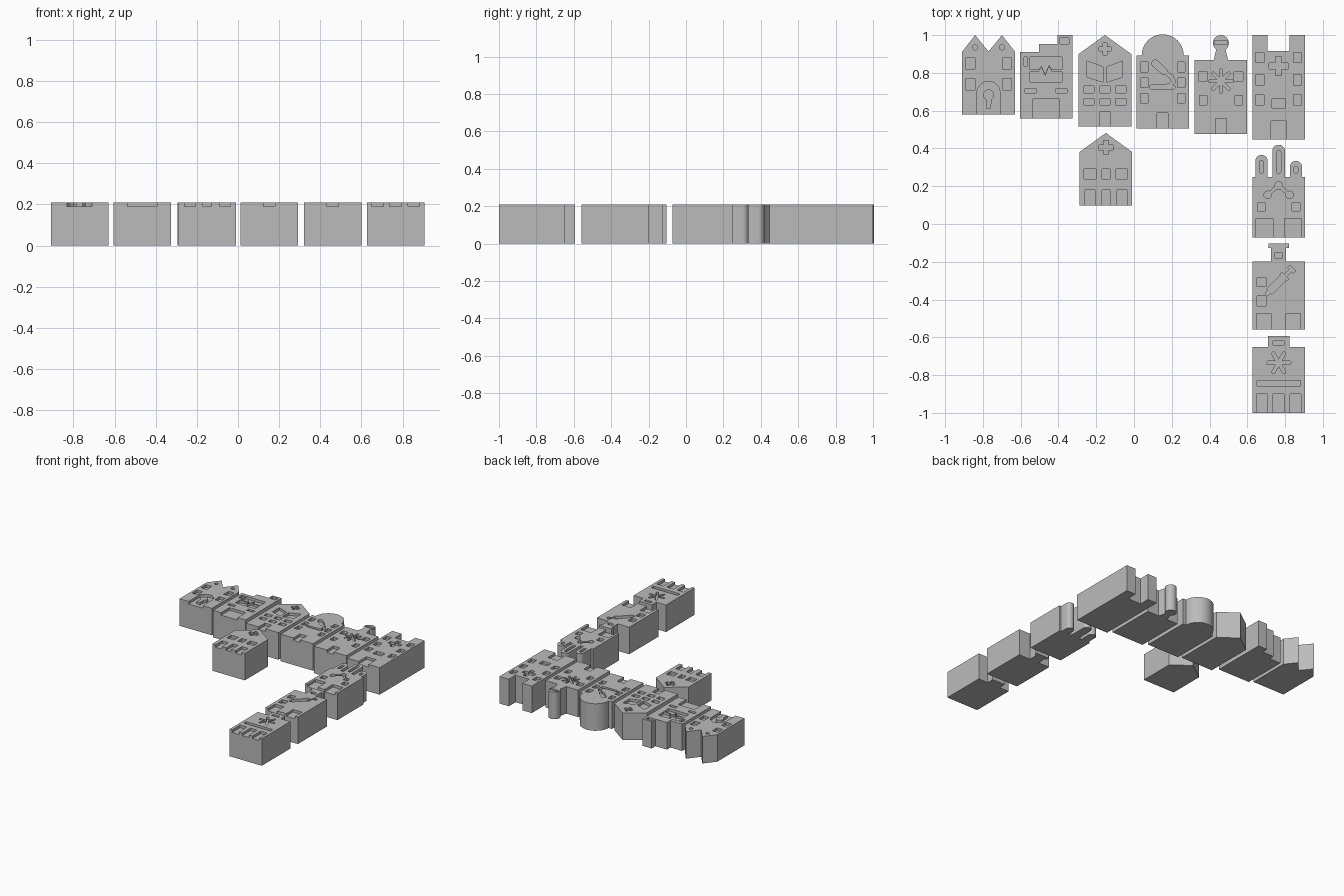
import bpy, bmesh
from math import sin, cos, pi, atan2

cube = bpy.data.objects.get("Cube")
if cube:
    bpy.data.objects.remove(cube, do_unlink=True)

UNIT, TOP, FLOOR = 0.01, 0.21, 0.19   # plan unit, block height, engraving floor
HALF = 13.95                          # half width of every block

grey = bpy.data.materials.new("plain grey")
grey.use_nodes = True
colour = (0.5, 0.5, 0.5, 1)
grey.diffuse_color = colour
grey.node_tree.nodes["Principled BSDF"].inputs["Base Color"].default_value = colour


# --- plan shapes: each returns a list of (x, y) points ---
def rect(x, y, w, h):
    return [(x - w/2, y - h/2), (x + w/2, y - h/2), (x + w/2, y + h/2), (x - w/2, y + h/2)]


def pair(x, y, w, h):
    return [rect(x, y, w, h), rect(-x, y, w, h)]


def door(x, w, h):
    return rect(x, h/2 - 1, w, h + 2)


def arc(x, y, r, start, end, steps=16):
    return [(x + r*cos(start + (end - start)*i/steps), y + r*sin(start + (end - start)*i/steps))
            for i in range(steps + 1)]


def disc(x, y, r):
    return arc(x, y, r, 0, 2*pi, 24)[:-1]


def capsule(a, b, r):
    t = atan2(b[1] - a[1], b[0] - a[0])
    return arc(*b, r, t - pi/2, t + pi/2, 8) + arc(*a, r, t + pi/2, t + 3*pi/2, 8)


def path(points, r):
    return [capsule(a, b, r) for a, b in zip(points, points[1:])]


def bar(a, b, r):
    t = atan2(b[1] - a[1], b[0] - a[0])
    dx, dy = -r*sin(t), r*cos(t)
    return [(a[0] - dx, a[1] - dy), (b[0] - dx, b[1] - dy), (b[0] + dx, b[1] + dy), (a[0] + dx, a[1] + dy)]


def cross(y, arm, t):
    quarter = [(arm, -t), (arm, t), (t, t)]
    pts = []
    for i in range(4):
        c, s = round(cos(i*pi/2)), round(sin(i*pi/2))
        pts += [(px*c - py*s, y + px*s + py*c) for px, py in quarter]
    return pts


def star(y, arms, length, r, turn=0):
    return [capsule((0, y), (length*cos(turn + 2*pi*i/arms), y + length*sin(turn + 2*pi*i/arms)), r)
            for i in range(arms)]


def walls(height, *roof):
    """Block outline: base corners, both eaves, then the roof from right to left."""
    return [(-HALF, 0), (HALF, 0), (HALF, height), *roof, (-HALF, height)]


def prism(name, loops, place, z0, z1):
    bm = bmesh.new()
    for loop in loops:
        base = [bm.verts.new((place[0] + x*UNIT, place[1] + y*UNIT, z0)) for x, y in loop]
        face = bm.faces.new(base)
        grown = bmesh.ops.extrude_face_region(bm, geom=[face])["geom"]
        for v in grown:
            if isinstance(v, bmesh.types.BMVert):
                v.co.z = z1
    bmesh.ops.recalc_face_normals(bm, faces=bm.faces)
    mesh = bpy.data.meshes.new(name)
    bm.to_mesh(mesh)
    bm.free()
    mesh.materials.append(grey)
    obj = bpy.data.objects.new(name, mesh)
    bpy.context.collection.objects.link(obj)
    return obj


def smooth(obj):
    bpy.ops.object.select_all(action='DESELECT')
    obj.select_set(True)
    bpy.context.view_layer.objects.active = obj
    bpy.ops.object.shade_smooth_by_angle(angle=0.5)


def block(name, place, outline, cuts, raised=()):
    """Extrude an outline, engrave its top and stand raised details in the recesses."""
    body = prism(name, [outline], place, 0, TOP)
    cutter = prism(name + "_cutter", cuts, place, FLOOR, TOP + 0.05)
    cutter.hide_render = True
    mod = body.modifiers.new("engraving", 'BOOLEAN')
    mod.object, mod.operation, mod.solver, mod.use_self = cutter, 'DIFFERENCE', 'EXACT', True
    bpy.context.view_layer.objects.active = body
    bpy.ops.object.modifier_apply(modifier=mod.name)
    bpy.data.objects.remove(cutter, do_unlink=True)
    smooth(body)
    if raised:
        smooth(prism(name + "_raised_detail", raised, place, FLOOR, TOP))


# --- twin gable block with a keyhole arch ---
arch = [(-6.1, -1), (6.1, -1)] + arc(0, 11.4, 6.1, 0, pi)
keyhole = [(-1.4, 3.2), (1.4, 3.2)] + arc(0, 10.3, 2.9, -pi/3, 4*pi/3, 20)
block("twin_gable_block", (-0.77, 0.58),
      walls(33.3, (7.1, 42), (0, 33.3), (-7.1, 42)),
      [arch, disc(-7.1, 35.5, 1.4), disc(7.1, 35.5, 1.4)]
      + pair(9.7, 27, 4.8, 6) + pair(9.7, 16, 4.8, 6), [keyhole])

# --- stepped block with a pulse screen ---
pulse = [(-8.5, 25.4), (-4, 25.4), (-2.5, 27.5), (-0.5, 23), (1.5, 28), (3, 25.4), (8.5, 25.4)]
trace = [(x, y + 0.5) for x, y in pulse] + [(x, y - 0.5) for x, y in reversed(pulse)]
block("stepped_block", (-0.465, 0.558),
      [(-HALF, 0), (HALF, 0), (HALF, 44.2), (6, 44.2), (6, 39.4), (-3.8, 39.4), (-3.8, 35.2), (-HALF, 35.2)],
      [rect(9.7, 41, 4.8, 3.2), rect(-10.8, 30.2, 1.9, 4.8), rect(0, 25.9, 17, 13.2), door(0, 14.3, 10.3)]
      + pair(8.2, 14.8, 5.8, 2.4), [trace])

# --- gabled block with an open book ---
page = [(0.9, 31.5), (0.9, 23.5), (9.4, 26.2), (9.4, 34.7)]
block("book_block", (-0.154, 0.516), walls(38.4, (0, 48.4)),
      [cross(41, 3.2, 1.1), page, [(-x, y) for x, y in page], door(0, 5.8, 7.7)]
      + [rect(x, y, 5.4, 3.5) for x in (-8.4, 0, 8.4) for y in (19.6, 13.1)])

# --- domed block with a microscope ---
microscope = (path([(-4, 34.5), (0.5, 30.5)], 1.8) + path([(-6, 22), (5.5, 22)], 1)
              + path([(1, 30), (4.5, 27.5), (5.8, 25), (4, 23), (1, 22)], 1))
block("domed_block", (0.152, 0.505),
      walls(38.8, *arc(0, 38.8, 11.1, 0, pi, 24)),
      microscope + [door(0, 5.8, 8.2)]
      + [w for y in (32.7, 24.3, 16.1) for w in pair(9.8, y, 3.8, 5.2)])

# --- round-headed tower block with a burst ---
block("round_tower_block", (0.46, 0.476),
      walls(39.2, (3.8, 39.2), (2.5, 44.6), *arc(0, 48.2, 4.2, -0.9, pi + 0.9, 20), (-2.5, 44.6), (-3.8, 39.2)),
      star(28, 8, 5.8, 0.8) + [rect(0, 48.5, 7, 2), door(0, 5.8, 8.2)]
      + pair(9.4, 30.4, 4.8, 4.8) + pair(9.4, 17.9, 4, 5))

# --- two-tower block with a large cross ---
block("two_tower_block", (0.766, 0.447),
      walls(55.3, (5.8, 55.3), (5.8, 47), (-5.8, 47), (-5.8, 55.3)),
      [cross(38.9, 5, 1.6), rect(0, 19, 7.2, 4.8), door(0, 8.4, 9.8)]
      + [w for y in (43.4, 31.7, 20.9) for w in pair(10, y, 4.4, 5.4)])

# --- three-silo block with a molecule ---
silos = [(9.1, 3.2, 40.5), (0, 3.4, 49), (-9.1, 3.2, 43.7)]
silo_roof = []
for x, r, top in silos:
    silo_roof += [(x + r, 32)] + arc(x, top - r, r, 0, pi) + [(x - r, 32)]
atoms = [(-5.8, 22.5), (0, 27.5), (5.8, 22.5)]
block("three_silo_block", (0.766, -0.071), walls(32, *silo_roof),
      [capsule((x, 35), (x, top - 4), 1.1) for x, r, top in silos]
      + path(atoms, 0.8) + [disc(x, y, 2) for x, y in atoms]
      + pair(9.2, 16.1, 4.3, 4.3) + [door(-7.5, 9, 10), door(7.5, 9, 10)])

# --- chimney block with a syringe ---
syringe = [bar((-6.5, 18.5), (-4, 21), 1), bar((-5, 20), (3, 28), 2),
           bar((2, 27), (7, 32), 0.8), bar((1.2, 29.8), (4.8, 26.2), 0.8), bar((5.4, 33.4), (8.4, 30.4), 0.8)]
block("chimney_block", (0.766, -0.558),
      walls(36, (4, 36), (4, 43), (5.4, 43), (5.4, 45.5), (-5.4, 45.5), (-5.4, 43), (-4, 43), (-4, 36)),
      syringe + [rect(0, 39.2, 4.2, 2.6), rect(-9.1, 25, 4.8, 4.8), rect(-9.1, 15, 4.8, 5.2),
                 door(-7.8, 7.7, 8.5), door(7.8, 7.7, 8.5)])

# --- square-tower block with a star ---
block("star_block", (0.766, -1),
      walls(35, (5.6, 35), (5.6, 40.6), (-5.6, 40.6), (-5.6, 35)),
      star(26.5, 6, 5.6, 0.9) + [rect(0, 37, 5.8, 2), rect(0, 15.6, 23, 2.9)]
      + [door(x, 5.8, 10) for x in (-8.8, 0, 8.8)])

# --- small gabled block ---
block("small_gable_block", (-0.149, 0.098), walls(28.3, (0, 38.4)),
      [cross(30.7, 3.7, 1.3), rect(0, 16.7, 4.2, 5.3), door(0, 4.2, 8.2), door(-8.5, 5.3, 8.2), door(8.5, 5.3, 8.2)]
      + pair(8.4, 16.7, 6.3, 5.3))
